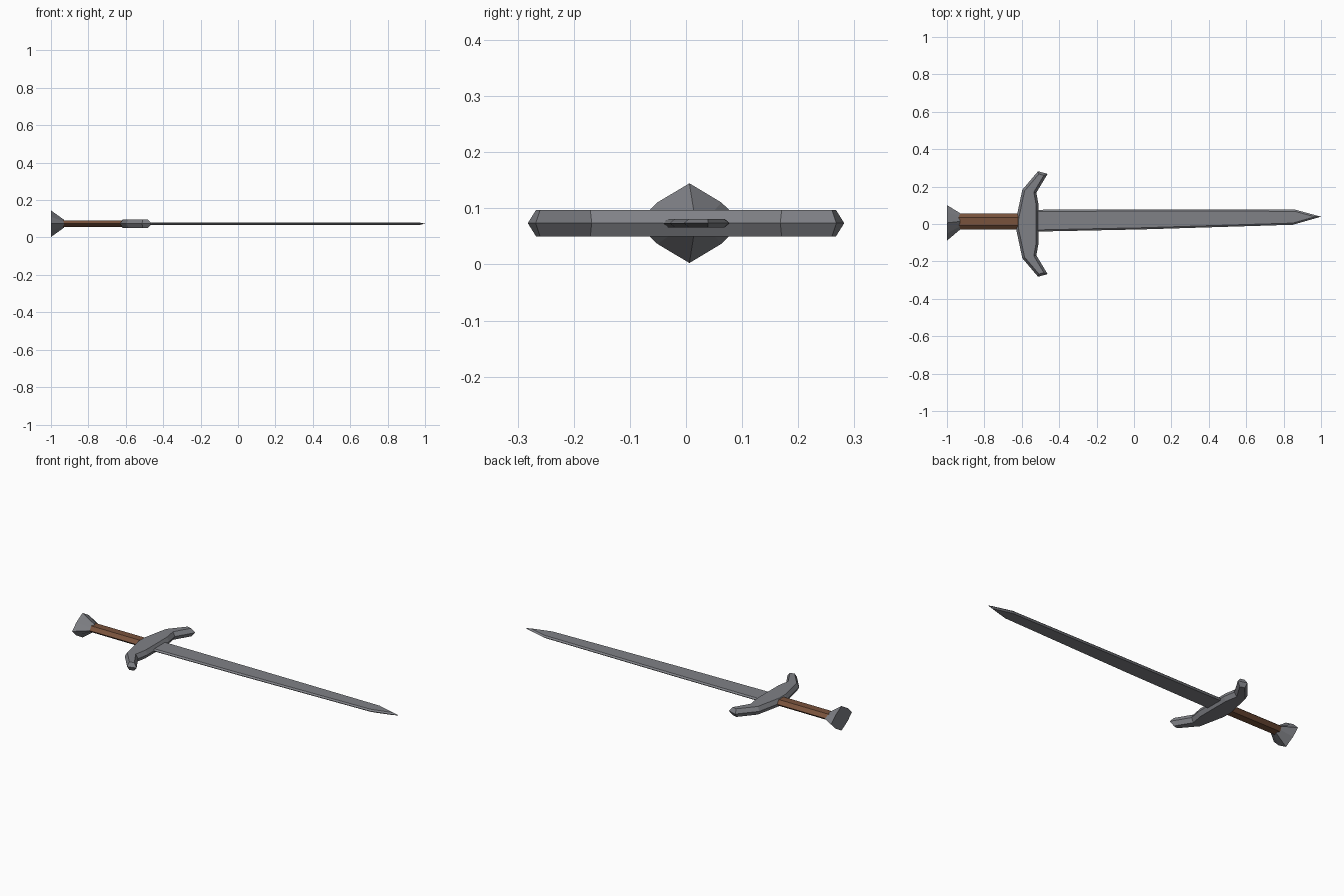
import bpy
from mathutils import Vector

if "Cube" in bpy.data.objects:
    bpy.data.objects.remove(bpy.data.objects["Cube"])

ZC = 0.0735  # height of the sword's middle plane


def material(name, rgb):
    m = bpy.data.materials.new(name)
    m.diffuse_color = (*rgb, 1.0)
    m.use_nodes = True
    m.node_tree.nodes["Principled BSDF"].inputs["Base Color"].default_value = m.diffuse_color
    return m


steel = material("grey steel", (0.215, 0.22, 0.24))
leather = material("brown leather", (0.19, 0.085, 0.045))


def loft(name, rings, mat):
    """Join rings of equal point count with quads and cap both ends."""
    n = len(rings[0])
    verts = [p for r in rings for p in r]
    faces = [(k * n + i, k * n + (i + 1) % n, (k + 1) * n + (i + 1) % n, (k + 1) * n + i)
             for k in range(len(rings) - 1) for i in range(n)]
    faces.append(tuple(reversed(range(n))))
    faces.append(tuple(range(len(verts) - n, len(verts))))
    me = bpy.data.meshes.new(name)
    me.from_pydata(verts, [], faces)
    ob = bpy.data.objects.new(name, me)
    bpy.context.collection.objects.link(ob)
    me.materials.append(mat)
    # consistent outward normals
    import bmesh
    bm = bmesh.new()
    bm.from_mesh(me)
    bmesh.ops.recalc_face_normals(bm, faces=bm.faces)
    bm.to_mesh(me)
    bm.free()
    return ob


def inset(outline, d):
    """Mitred inward offset of a counter-clockwise outline."""
    out = []
    for i, p in enumerate(outline):
        p = Vector(p)
        a = (p - Vector(outline[i - 1])).normalized()
        b = (Vector(outline[(i + 1) % len(outline)]) - p).normalized()
        na, nb = Vector((-a.y, a.x)), Vector((-b.y, b.x))
        out.append(p + (na + nb) * (d / (1 + na.dot(nb))))
    return out


def bevelled_plate(name, outline, half, bevel, mat):
    """Flat plate whose rim comes to a ridge on the middle plane."""
    inner = inset(outline, bevel)
    rings = [[(p[0], p[1], ZC + z) for p in ring]
             for ring, z in ((inner, -half), (outline, 0), (inner, half))]
    return loft(name, rings, mat)


# Blade: tapered on one edge, pointed at the end
bevelled_plate("blade", [(-0.54, -0.041), (0.04, -0.029), (0.85, -0.004), (1.0, 0.039),
                         (0.86, 0.077), (0.04, 0.078), (-0.54, 0.076)],
               0.0075, 0.009, steel)

# Crossguard: half outline mirrored across y
half_guard = [(-0.51, 0.10), (-0.522, 0.168), (-0.462, 0.268),
              (-0.513, 0.282), (-0.597, 0.183), (-0.63, 0.028)]
guard = half_guard + [(x, -y) for x, y in reversed(half_guard)]
bevelled_plate("crossguard", guard, 0.0235, 0.013, steel)

# Grip: flattened hexagonal bar
hexagon = [(0.043, 0), (0.021, 0.018), (-0.021, 0.018),
           (-0.043, 0), (-0.021, -0.018), (0.021, -0.018)]
loft("grip", [[(x, 0.014 + y, ZC + z) for y, z in hexagon] for x in (-0.95, -0.6)], leather)

# Pommel: octagonal flare with a flat end
octagon = [(1, 0), (0.6, 0.52), (0, 1), (-0.6, 0.52),
           (-1, 0), (-0.6, -0.52), (0, -1), (0.6, -0.52)]
loft("pommel", [[(x, cy + y * ry, ZC + z * rz) for y, z in octagon]
                for x, cy, ry, rz in ((-1.0, 0.006, 0.095, 0.071), (-0.93, 0.014, 0.044, 0.021))],
     steel)
